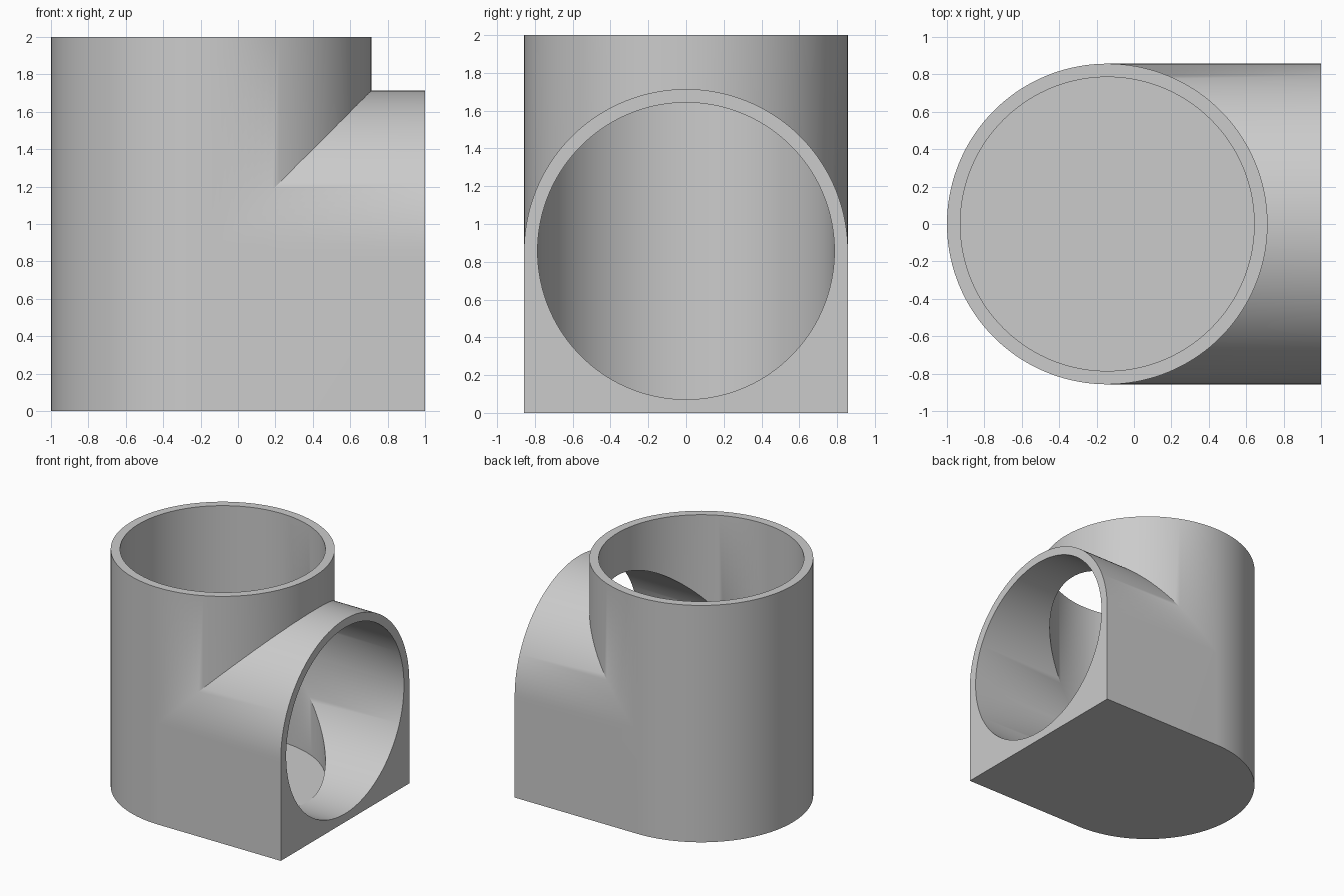
import bpy, bmesh
from math import sin, cos, pi, radians

cube = bpy.data.objects.get("Cube")
if cube:
    bpy.data.objects.remove(cube)

R = 6 / 7            # outer radius
WALL = 0.5 / 7       # wall thickness
r = R - WALL         # bore radius
CX, ZC = R - 1, R    # upright axis and side branch axis
TOP, END = 2.0, 1.0  # open ends of the two pipes
N = 72               # segments per half circle

bm = bmesh.new()
cache = {}


def vert(p):
    key = tuple(round(c, 5) for c in p)
    if key not in cache:
        cache[key] = bm.verts.new(p)
    return cache[key]


def face(*points):
    vs = list(dict.fromkeys(vert(p) for p in points))
    if len(vs) > 2:
        bm.faces.new(vs)


def pairs(items):
    return zip(items[:-1], items[1:])


def strip(a, b):
    """Quads between two matching rows of points."""
    for (a0, a1), (b0, b1) in zip(pairs(a), pairs(b)):
        face(a0, a1, b1, b0)


front = [-pi / 2 + pi * i / N for i in range(N + 1)]
back = [a + pi for a in front]


def ring(rad, angles, z):
    return [(CX + rad * cos(a), rad * sin(a), z) for a in angles]


def mitre(rad, side):
    """Curve where the upright and the branch meet."""
    return [(CX + rad * cos(a), rad * sin(a), ZC + side * rad * cos(a)) for a in front]


def mouth(rad, side):
    return [(END, rad * sin(a), ZC + side * rad * cos(a)) for a in front]


# Upright pipe: rear half, then front half above the branch
for rad, low in ((R, 0), (r, WALL)):
    strip(ring(rad, back, low), ring(rad, back, ZC))
    strip(ring(rad, back, ZC), ring(rad, back, TOP))
    strip(mitre(rad, 1), ring(rad, front, TOP))
    # Upper half of the side branch
    strip(mitre(rad, 1), mouth(rad, 1))

# Lower half of the bore
strip(mitre(r, -1), mouth(r, -1))
strip(ring(r, front, WALL), mitre(r, -1))
face(*(ring(r, front, WALL) + ring(r, back, WALL)[1:-1]))

# Top rim and branch rim, with a square foot on the branch
for half in (front, back):
    strip(ring(R, half, TOP), ring(r, half, TOP))
foot = []
for a in front:
    k = R / max(abs(sin(a)), cos(a))
    foot.append((END, k * sin(a), ZC - k * cos(a)))
strip(mouth(R, 1), mouth(r, 1))
strip(foot, mouth(r, -1))

# Flat sides and flat base
for side in (-1, 1):
    edge = [p for p in foot if abs(p[1] - side * R) < 1e-5]
    edge.sort(key=lambda p: p[2])
    face((CX, side * R, 0), *edge, (CX, side * R, ZC))
face(*([p for p in foot if abs(p[2]) < 1e-5] + ring(R, back, 0)))

bmesh.ops.recalc_face_normals(bm, faces=bm.faces)
mesh = bpy.data.meshes.new("pipe_elbow")
bm.to_mesh(mesh)
bm.free()
pipe = bpy.data.objects.new("pipe_elbow", mesh)
bpy.context.scene.collection.objects.link(pipe)

# Plain grey
grey = bpy.data.materials.new("light_grey")
grey.use_nodes = True
colour = (0.6, 0.6, 0.6, 1)
grey.diffuse_color = colour
grey.node_tree.nodes["Principled BSDF"].inputs["Base Color"].default_value = colour
mesh.materials.append(grey)

# Smooth walls with sharp rims
bpy.ops.object.select_all(action='DESELECT')
pipe.select_set(True)
bpy.context.view_layer.objects.active = pipe
bpy.ops.object.shade_smooth_by_angle(angle=radians(30))
